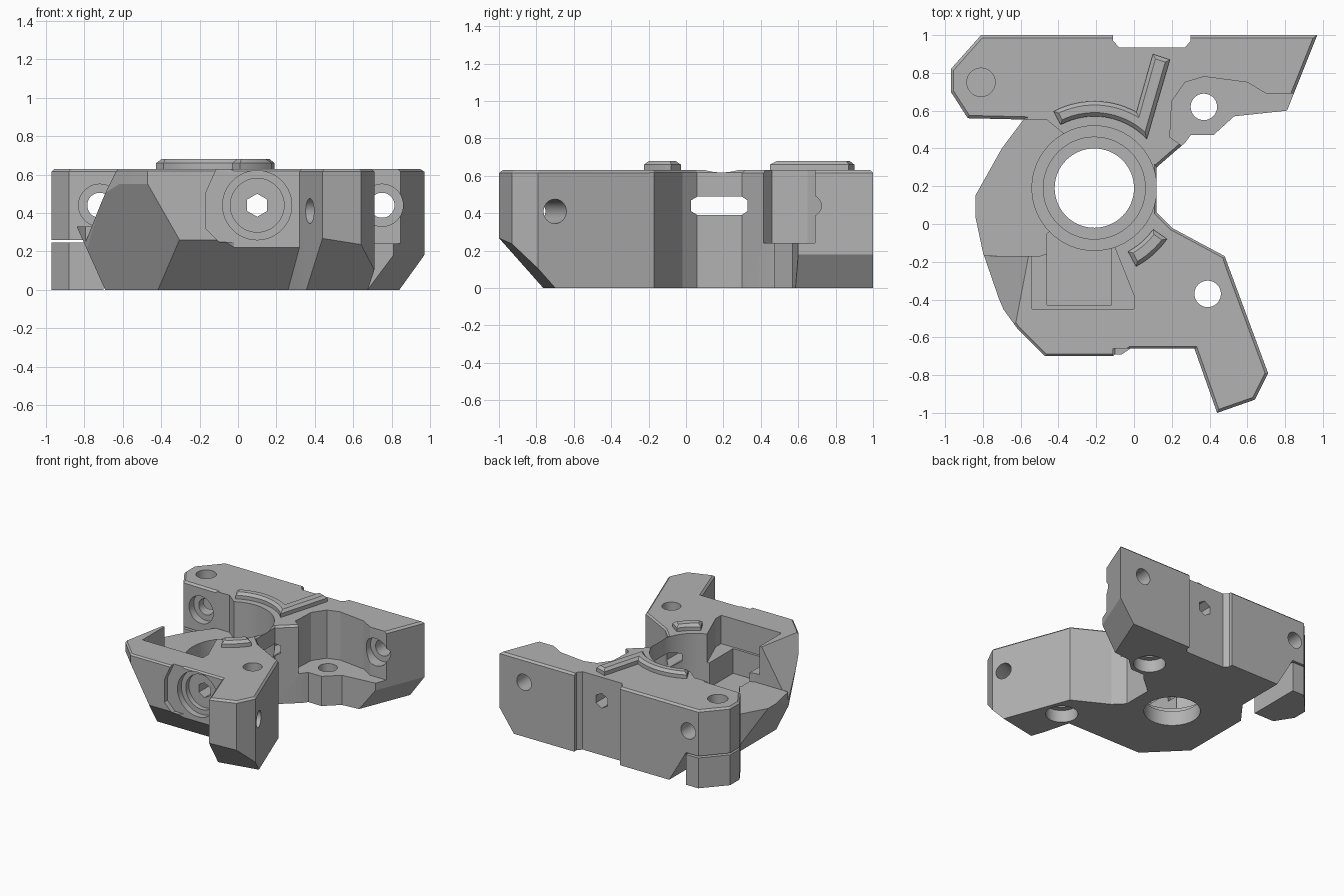
import bpy, bmesh, math
from mathutils import Vector, Matrix

if "Cube" in bpy.data.objects:
    bpy.data.objects.remove(bpy.data.objects["Cube"], do_unlink=True)

TOP = 0.63
BORE = (-0.21, 0.19)

grey = bpy.data.materials.new("plain grey")
grey.use_nodes = True
grey.diffuse_color = (0.45, 0.45, 0.45, 1)
grey.node_tree.nodes["Principled BSDF"].inputs["Base Color"].default_value = grey.diffuse_color


def finish(bm, name):
    bmesh.ops.recalc_face_normals(bm, faces=bm.faces[:])
    mesh = bpy.data.meshes.new(name)
    bm.to_mesh(mesh)
    bm.free()
    mesh.materials.append(grey)
    obj = bpy.data.objects.new(name, mesh)
    bpy.context.collection.objects.link(obj)
    return obj


def extrude(name, points, vec, chamfer=0):
    """Sweep a flat polygon along a vector, optionally chamfering the far rim."""
    bm = bmesh.new()
    face = bm.faces.new([bm.verts.new(p) for p in points])
    ext = bmesh.ops.extrude_face_region(bm, geom=[face], use_keep_orig=True)["geom"]
    bmesh.ops.translate(bm, vec=vec, verts=[g for g in ext if isinstance(g, bmesh.types.BMVert)])
    if chamfer:
        rim = [g for g in ext if isinstance(g, bmesh.types.BMEdge)]
        bmesh.ops.recalc_face_normals(bm, faces=bm.faces[:])
        bmesh.ops.bevel(bm, geom=rim, offset=chamfer, segments=1, affect='EDGES')
    return finish(bm, name)


def prism(name, outline, z0, z1, chamfer=0):
    return extrude(name, [(x, y, z0) for x, y in outline], (0, 0, z1 - z0), chamfer)


def profile(name, outline, y0, vec):
    return extrude(name, [(x, y0, z) for x, z in outline], vec)


def rod(start, end, radius, sides=48):
    a, b = Vector(start), Vector(end)
    bm = bmesh.new()
    turn = (b - a).to_track_quat('Z', 'Y').to_matrix().to_4x4()
    bmesh.ops.create_cone(bm, cap_ends=True, segments=sides, radius1=radius, radius2=radius,
                          depth=(b - a).length, matrix=Matrix.Translation((a + b) / 2) @ turn)
    return finish(bm, "cutter")


def half_space(point, normal):
    n = Vector(normal).normalized()
    bm = bmesh.new()
    bmesh.ops.create_cube(bm, size=4, matrix=Matrix.Translation(Vector(point) + n * 2)
                          @ n.to_track_quat('Z', 'Y').to_matrix().to_4x4())
    return finish(bm, "cutter")


def combine(obj, others, operation='DIFFERENCE'):
    for other in others:
        mod = obj.modifiers.new("bool", 'BOOLEAN')
        mod.operation, mod.solver, mod.object = operation, 'EXACT', other
        bpy.context.view_layer.objects.active = obj
        bpy.ops.object.modifier_apply(modifier=mod.name)
        bpy.data.objects.remove(other, do_unlink=True)


def arc(radius, start, end, steps=14):
    angles = [math.radians(start + (end - start) * i / steps) for i in range(steps + 1)]
    return [(BORE[0] + radius * math.cos(a), BORE[1] + radius * math.sin(a)) for a in angles]


# Front half around the bore, with sloped lower facets
body = prism("clamp_body", [
    (-0.55, 0.6), (-0.7, 0.4), (-0.84, 0.15), (-0.84, 0.04), (-0.8, -0.15), (-0.7, -0.44),
    (-0.62, -0.55), (-0.47, -0.7), (-0.08, -0.7), (-0.02, -0.66), (0.36, -0.66), (0.52, -0.3),
    (0.48, -0.17), (0.2, -0.02), (0.12, 0.06), (0.12, 0.3), (0.1, 0.6)], 0, TOP, 0.012)
combine(body, [
    half_space((0, -0.7, 0.26), (0, -1, -1)),
    half_space((-0.47, -0.7, 0.55), (-1, -1, -0.57)),
    half_space((-0.8, 0.1, 0.24), (-1, 0, -0.45)),
    profile("side_slope", [(-0.54, 0.66), (-0.8, 0.24), (-1.3, 0.24), (-1.3, 0.66)],
            -0.17, (-0.12, -0.63, 0))])

# Forward reaching arm
arm = prism("arm", [(0.32, -0.66), (0.44, -1), (0.64, -0.93), (0.71, -0.79), (0.48, -0.17),
                    (0.25, -0.4)], 0, TOP, 0.015)
combine(arm, [half_space((0.5, -1, 0.28), (0.2, -1, -0.95))])

# Rear bar with lug, undercut at one end and bevelled at the other
rear = prism("rear_bar", [
    (-0.81, 1), (-0.97, 0.82), (-0.97, 0.7), (-0.88, 0.56), (-0.46, 0.55), (-0.3, 0.3),
    (0.12, 0.3), (0.27, 0.43), (0.3, 0.47), (0.42, 0.47), (0.53, 0.57), (0.81, 0.6),
    (0.97, 1)], 0, TOP, 0.015)
combine(rear, [
    half_space((0.97, 1, 0.18), (0.167, -0.067, -0.12)),
    profile("undercut", [(-0.55, -0.1), (-0.55, 0), (-0.7, 0.26), (-1.2, 0.26), (-1.2, -0.1)],
            0.5, (0, 0.6, 0))])
combine(body, [arm, rear], 'UNION')

# Stepped recesses: low side, front pocket, lug shelf, rear notch, screw recess
combine(body, [
    prism("low_side", [(-1.2, 0.55), (-0.46, 0.55), (-0.35, 0.46), BORE, (-0.3, -0.1),
                       (-0.5, -0.17), (-1.2, -0.17)], 0.33, 1),
    prism("pocket", [(-0.46, -0.43), (-0.12, -0.43), (-0.12, -0.05), (-0.21, 0.1),
                     (-0.46, -0.05)], 0.2, 1),
    prism("pocket_rim", [(-0.54, -0.45), (0, -0.45), (0, -0.38), (-0.12, -0.08), (-0.21, 0.1),
                         (-0.54, -0.1)], 0.4, 1),
    prism("lug_shelf", [(0.19, 0.46), (0.2, 0.65), (0.27, 0.75), (0.37, 0.78), (0.6, 0.75),
                        (0.7, 0.69), (1.1, 0.69), (1.1, 0.35), (0.26, 0.41)], 0.24, 1),
    prism("rear_notch", [(-0.11, 1.1), (-0.11, 0.97), (-0.08, 0.935), (0.27, 0.935),
                         (0.3, 0.97), (0.3, 1.1)], -0.1, 1),
    profile("screw_recess", [(-0.17, 0.32), (-0.17, 0.5), (-0.08, 0.7), (0.31, 0.7),
                             (0.31, 0.32), (0.24, 0.25), (-0.1, 0.25)], -0.85, (0, 0.19, 0))])

# Bore, from wide at the top to narrow at the bottom
combine(body, [rod((*BORE, z), (*BORE, 1), r, 64)
               for z, r in ((0.18, 0.33), (0.12, 0.27), (-0.1, 0.21))])

# Vertical bolt holes
for x, y in ((0.37, 0.62), (0.39, -0.37)):
    combine(body, [rod((x, y, -0.1), (x, y, 1), 0.07), rod((x, y, -0.1), (x, y, 0.1), 0.12)])
combine(body, [rod((-0.81, 0.75, 0.2), (-0.81, 0.75, 1), 0.075)])

# Clamping screw with counterbores
combine(body, [
    rod((0.1, -0.9, 0.44), (0.1, -0.61, 0.44), 0.18),
    rod((0.1, -0.9, 0.44), (0.1, -0.57, 0.44), 0.14),
    rod((0.1, -0.9, 0.44), (0.1, 1.1, 0.44), 0.06, 6)])

# Rear mounting holes and the cross hole through the arm
for x, depth in ((0.75, 0.78), (-0.72, 0.62)):
    combine(body, [rod((x, 0.45, 0.44), (x, depth, 0.44), 0.11),
                   rod((x, 0.45, 0.44), (x, 1.1, 0.44), 0.065)])
side = Vector((0.94, 0.35, 0)) * 0.4
mid = Vector((0.53, -0.755, 0.41))
combine(body, [rod(mid - side, mid + side, 0.065)])

# Separate foot below the undercut
foot = prism("rear_foot", [(-0.7, 1), (-0.81, 1), (-0.97, 0.82), (-0.97, 0.7), (-0.88, 0.56),
                           (-0.7, 0.56)], 0, 0.245)

# Raised ribs on the top face
long_rib = prism("long_rib", arc(0.38, 118, 43) + [(0.19, 0.87), (0.1, 0.9)]
                 + arc(0.46, 61, 118), TOP - 0.02, 0.68, 0.02)
short_rib = prism("short_rib", arc(0.38, -62, -35, 6) + arc(0.47, -35, -62, 6),
                  TOP - 0.02, 0.68, 0.02)

for obj in (body, foot, long_rib, short_rib):
    bpy.ops.object.select_all(action='DESELECT')
    obj.select_set(True)
    bpy.context.view_layer.objects.active = obj
    bpy.ops.object.shade_smooth_by_angle(angle=math.radians(15))
